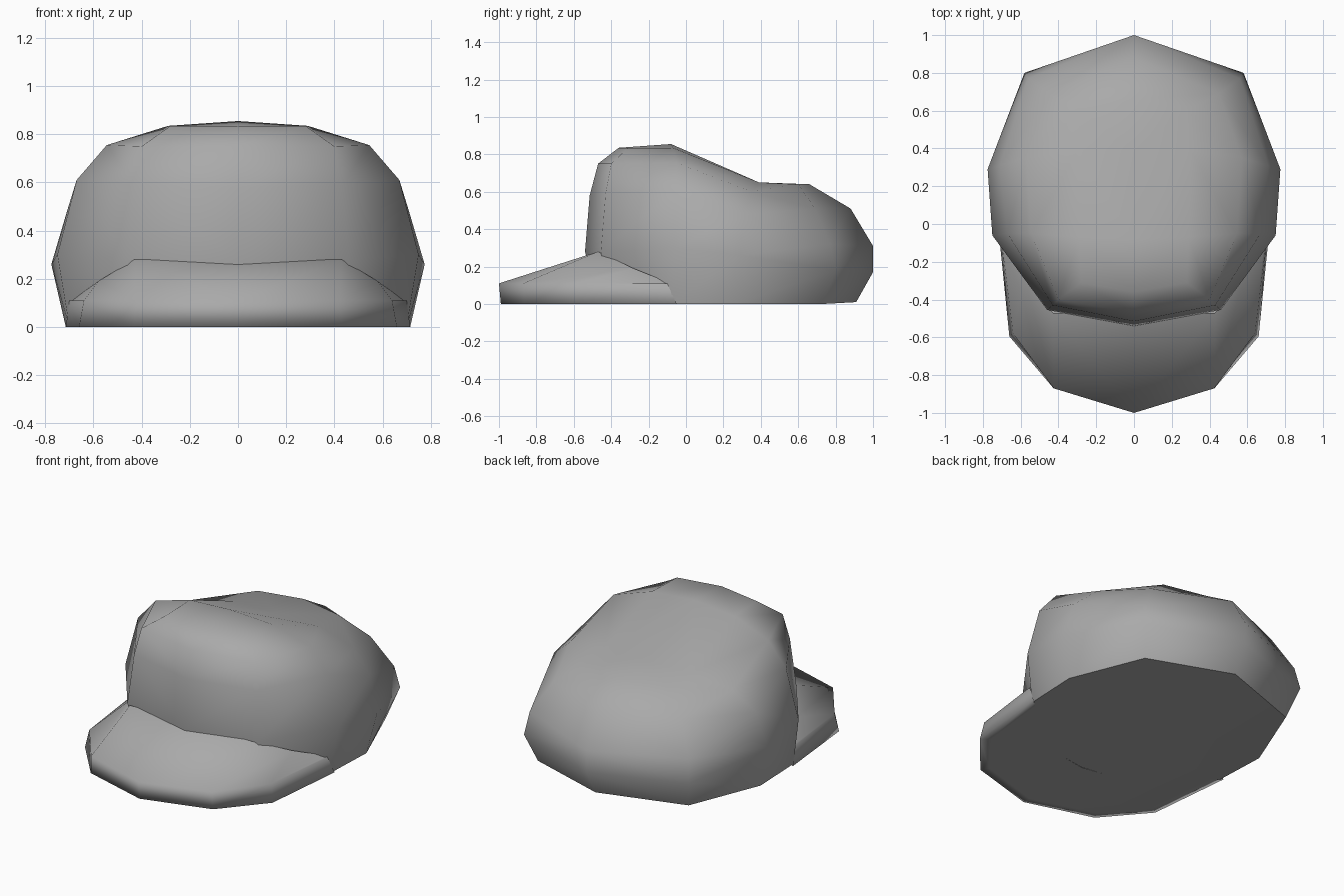
import bpy

cube = bpy.data.objects.get("Cube")
if cube:
    bpy.data.objects.remove(cube, do_unlink=True)

fabric = bpy.data.materials.new("grey_fabric")
fabric.use_nodes = True
fabric.diffuse_color = (0.4, 0.4, 0.4, 1)
fabric.node_tree.nodes["Principled BSDF"].inputs["Base Color"].default_value = (0.4, 0.4, 0.4, 1)


def half_mesh(name, verts, faces):
    """Make the left half of a part and mirror it across the centre."""
    mesh = bpy.data.meshes.new(name)
    mesh.from_pydata(verts, [], faces)
    mesh.materials.append(fabric)
    mesh.shade_smooth()
    obj = bpy.data.objects.new(name, mesh)
    bpy.context.collection.objects.link(obj)
    mirror = obj.modifiers.new("mirror", 'MIRROR')
    mirror.use_clip = True
    mirror.merge_threshold = 0.001
    return obj


def loft(rows):
    """Join rows of points, bottom to top, with quads."""
    n = len(rows[0])
    verts = [p for row in rows for p in row]
    faces = [(r * n + i, r * n + i + 1, (r + 1) * n + i + 1, (r + 1) * n + i)
             for r in range(len(rows) - 1) for i in range(n - 1)]
    return verts, faces


# Crown: rings from the base up, each running from front to back
base = [(0, -.47, 0), (.42, -.40, 0), (.70, -.08, 0), (.715, .27, 0), (.53, .73, 0), (0, .91, .01)]
crown_rings = [
    base,
    [(0, -.54, .28), (.46, -.455, .28), (.75, -.06, .30), (.775, .29, .26), (.58, .80, .18), (0, 1, .17)],
    [(0, -.515, .58), (.43, -.43, .59), (.67, -.05, .61), (.71, .31, .48), (.56, .77, .32), (0, 1, .31)],
    [(0, -.47, .75), (.40, -.40, .75), (.545, -.05, .755), (.57, .35, .60), (.45, .69, .51), (0, .88, .51)],
    [(0, -.36, .835), (.28, -.31, .835), (.29, -.07, .835), (.30, .39, .65), (.28, .60, .64), (0, .66, .64)],
]
verts, faces = loft(crown_rings)

# Crown top: a high front panel sloping down to the back
top = len(verts) - len(base)
peak = len(verts)
dip = peak + 1
verts += [(0, -.08, .855), (0, .39, .65)]
faces += [(top, top + 1, top + 2, peak),
          (peak, top + 2, top + 3, dip),
          (dip, top + 3, top + 4, top + 5)]
half_mesh("crown", verts, faces)

# Brim: rolled lower lip, outer edge, then the slope up to the crown
lip = [(0, -.94, 0), (.40, -.82, 0), (.61, -.56, 0), (.66, -.10, 0)]
brim_rows = [
    lip,
    [(0, -.99, 0), (.43, -.865, 0), (.66, -.595, 0), (.715, -.05, 0)],
    [(0, -1, .11), (.425, -.87, .11), (.64, -.58, .11), (.70, -.10, .11)],
    [(0, -.47, .28), (.43, -.47, .28), (.58, -.28, .19), (.69, -.08, .11)],
]
half_mesh("brim", *loft(brim_rows))

# Underside: one flat panel closing the cap
outline = lip + base[2:]
half_mesh("underside", outline, [tuple(reversed(range(len(outline))))])
